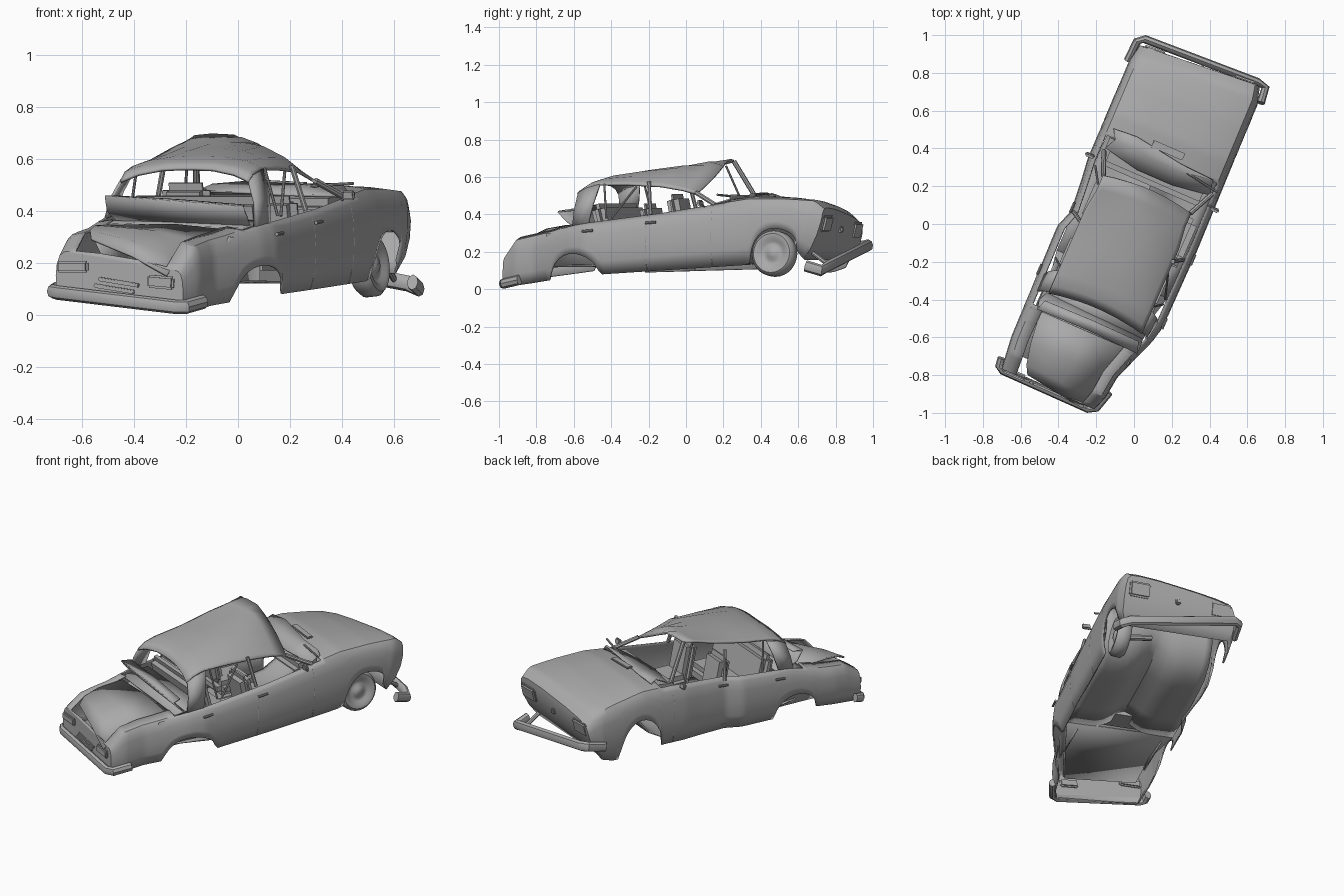
import bpy, bmesh, math
from mathutils import Vector, Matrix

if "Cube" in bpy.data.objects:
    bpy.data.objects.remove(bpy.data.objects["Cube"])

grey = bpy.data.materials.new("bare grey")
grey.use_nodes = True
grey.diffuse_color = (0.4, 0.4, 0.4, 1)
grey.node_tree.nodes["Principled BSDF"].inputs["Base Color"].default_value = (0.4, 0.4, 0.4, 1)

# Car frame: s runs forward along the car, t to its +x flank, z up
YAW = math.radians(23.5)
FWD = Vector((math.sin(YAW), math.cos(YAW), 0))
SIDE = Vector((math.cos(YAW), -math.sin(YAW), 0))


def place(s, t, z):
    return FWD * s + SIDE * t + Vector((0, 0, z))


def table(points, s):
    if s <= points[0][0]:
        return points[0][1]
    for (a, u), (b, v) in zip(points, points[1:]):
        if s <= b:
            return u + (v - u) * (s - a) / (b - a)
    return points[-1][1]


def finish(bm, name, thick=0, angle=35):
    bmesh.ops.recalc_face_normals(bm, faces=bm.faces)
    mesh = bpy.data.meshes.new(name)
    bm.to_mesh(mesh)
    bm.free()
    mesh.materials.append(grey)
    ob = bpy.data.objects.new(name, mesh)
    bpy.context.collection.objects.link(ob)
    if thick:
        mod = ob.modifiers.new("thickness", 'SOLIDIFY')
        mod.thickness = thick
        mod.offset = 0
    bpy.ops.object.select_all(action='DESELECT')
    ob.select_set(True)
    bpy.context.view_layer.objects.active = ob
    bpy.ops.object.shade_smooth_by_angle(angle=math.radians(angle))


def sheet(name, rows, thick=0.008, keep=lambda i, j: True, caps=False):
    """Skin over rows of (s, t, z) points."""
    bm = bmesh.new()
    grid = [[bm.verts.new(place(*p)) for p in row] for row in rows]
    n = len(grid[0])
    for i in range(len(grid) - 1):
        for j in range(n - 1):
            if keep(i, j):
                bm.faces.new((grid[i][j], grid[i + 1][j], grid[i + 1][j + 1], grid[i][j + 1]))
    if caps:
        for row in (grid[0], grid[-1]):
            for j in range(n // 2 - 1):
                bm.faces.new((row[j], row[j + 1], row[n - 2 - j], row[n - 1 - j]))
            m = n // 2
            bm.faces.new((row[m - 1], row[m], row[m + 1]))
    loose = [v for v in bm.verts if not v.link_faces]
    bmesh.ops.delete(bm, geom=loose, context='VERTS')
    finish(bm, name, thick)


def block(name, centre, size, tilt=0, roll=0, turn=0, bevel=0.01):
    """Rounded box; size is (width t, length s, height z)."""
    bm = bmesh.new()
    bmesh.ops.create_cube(bm, size=1, matrix=Matrix.Diagonal((*size, 1)))
    bmesh.ops.bevel(bm, geom=bm.edges[:], offset=bevel, segments=2, affect='EDGES')
    spin = Matrix.Rotation(turn - YAW, 4, 'Z') @ Matrix.Rotation(roll, 4, 'Y') @ Matrix.Rotation(tilt, 4, 'X')
    bm.transform(Matrix.Translation(place(*centre)) @ spin)
    finish(bm, name)


def rod(name, points, radius, sides=8, flat=1.0):
    """Bar through points, taller than deep when flat is over 1."""
    bm = bmesh.new()
    pts = [place(*p) for p in points]
    rings = []
    for i, p in enumerate(pts):
        d = (pts[min(i + 1, len(pts) - 1)] - pts[max(i - 1, 0)]).normalized()
        a = d.cross(Vector((0, 0, 1)) if abs(d.z) < 0.9 else FWD).normalized()
        b = a.cross(d)
        rings.append([bm.verts.new(p + radius * (a * math.cos(k * math.tau / sides)
                                                 + b * flat * math.sin(k * math.tau / sides)))
                      for k in range(sides)])
    for r, q in zip(rings, rings[1:]):
        for k in range(sides):
            bm.faces.new((r[k], r[k - 1], q[k - 1], q[k]))
    bm.faces.new(rings[0])
    bm.faces.new(rings[-1])
    finish(bm, name)


# Body measurements along s, for the left (-t) and right (+t) flanks
BELT = {-1: [(-.98, .24), (-.88, .305), (-.7, .33), (-.5, .38), (0, .43), (.3, .465), (.5, .47), (.7, .435), (.85, .395), (.93, .35)],
        1: [(-.98, .165), (-.9, .26), (-.7, .30), (-.5, .345), (0, .405), (.3, .45), (.5, .48), (.7, .48), (.88, .47), (.93, .43)]}
WIDE = {-1: [(-.98, .335), (-.8, .355), (-.17, .365), (-.07, .33), (.1, .345), (.22, .36), (.8, .365), (.93, .35)],
        1: [(-.98, .195), (-.9, .225), (-.78, .24), (-.66, .285), (-.53, .335), (-.44, .355), (0, .36), (.5, .35), (.85, .345), (.93, .325)]}
SILL = {-1: [(-.98, .06), (-.67, .10), (-.4, .09), (.36, .11), (.7, .09), (.93, .16)],
        1: [(-.98, .01), (-.67, .05), (-.36, .08), (.48, .13), (.78, .22), (.93, .16)]}
ARCH = {-1: [(-.53, .145, .22), (.52, .145, .31)], 1: [(-.515, .155, .19), (.665, .145, .325)]}
PROFILE = [(0, .93), (.25, .99), (.55, 1), (.82, .98), (.93, .95), (1, .9)]


def flank(s, side):
    belt, low = table(BELT[side], s), table(SILL[side], s)
    base = low
    for mid, half, top in ARCH[side]:
        x = abs(s - mid) / half
        if x < 1:
            low += (top - low) * math.sqrt(1 - x * x)
    out = []
    for f in (0, .25, .5, .75, .92, 1):
        z = low + (belt - low) * f
        h = (z - base) / (belt - base)
        # The nose leans back toward its foot and toward the left corner
        ramp = max(0, (s - .78) / .15)
        back = ramp * (.05 * (side < 0) + (.09 + .02 * side) * (1 - h) ** 2)
        out.append((s - back, side * table(WIDE[side], s) * table(PROFILE, h), z))
    return out


def section(s):
    left, right = flank(s, -1), flank(s, 1)
    a, b = Vector(left[-1]), Vector(right[-1])
    deck = []
    for f in (.1, .3, .5, .7, .9):
        p = a.lerp(b, f)
        p.z += .02 * (1 - (2 * f - 1) ** 4)
        deck.append(tuple(p))
    return left + deck + right[::-1]


# Body shell: flanks and bonnet, open over the cabin and the boot
STEPS = 96
stations = [-.98 + 1.91 * i / STEPS for i in range(STEPS + 1)]


def body_face(i, j):
    s = stations[i]
    opening = 5 <= j < 11 and -.62 < s < .36
    boot = 6 <= j < 10 and s < 0
    return not (opening or boot)


sheet("body_shell", [section(s) for s in stations], keep=body_face, caps=True)

# Roof: crushed down at the front right corner; the last two values are crown and crease slope
ROOF = [(-.485, .56, .51, .51, 3, 9), (-.44, .585, .545, .54, 3, 9), (-.37, .605, .565, .56, 3, 9),
        (-.2, .632, .59, .56, 2.6, 2), (0, .657, .635, .55, 2.2, .8), (.12, .678, .665, .53, 2, .55),
        (.2, .70, .685, .51, 2, .5)]
rows = []
for s, top, left, right, p, slope in ROOF:
    half = .268 - .015 * (s > .1)
    row = []
    for f in (-1, -.93, -.75, -.4, -.15, .1, .4, .75, .93, 1):
        edge = left if f < 0 else right
        z = edge + (top - edge) * (1 - abs(f) ** p)
        row.append((s - .03 * f * f, f * half, min(z, right + (1 - f) * half * slope)))
    rows.append(row)
sheet("roof", rows, thick=.012)

# Pillars
for side, name in ((-1, "left"), (1, "right")):
    belt = [(s, side * .9 * table(WIDE[side], s), table(BELT[side], s)) for s in (-.53, -.475, -.43)]
    head = [(s, side * .268, z) for s, z in ((-.51, .515), (-.46, .54), (-.385, .56))]
    middle = [((a[0] + b[0]) / 2, (a[1] + b[1]) / 2 + side * .012, (a[2] + b[2]) / 2)
              for a, b in zip(belt, head)]
    sheet(name + "_rear_pillar", [belt, middle, head], thick=.012)
    rod(name + "_door_pillar", [(-.07, side * .315, .40), (-.1, side * .268, .575)], .011)
    rod(name + "_quarter_bar", [(-.33, side * .31, .38), (-.36, side * .268, .565)], .006)
rod("left_front_pillar", [(.29, -.30, .47), (.17, -.25, .685)], .013)
rod("right_front_pillar", [(.31, .315, .45), (.17, .25, .515)], .013)
rod("left_vent_bar", [(.2, -.31, .45), (.12, -.26, .66)], .006)
rod("bent_window_bar", [(-.3, .31, .38), (-.17, .27, .55)], .006)

# Torn scuttle panel and wiper arm behind the bonnet
sheet("torn_scuttle", [
    [(.31, -.30, .475), (.27, -.1, .47), (.27, .1, .46), (.30, .31, .455)],
    [(.37, -.27, .50), (.36, -.1, .49), (.35, .1, .49), (.38, .29, .48)],
    [(.42, -.30, .495), (.43, -.17, .51), (.39, .1, .50), (.38, .27, .505)]])
block("loose_vent", (.43, .01, .508), (.18, .04, .012), roll=.05, bevel=.004)
rod("wiper", [(.36, .15, .495), (.33, .34, .505)], .006)

# Buckled boot panels, with the lid sagging over the rear right corner
sheet("buckled_lid", [
    [(-.52, -.28, .36), (-.52, 0, .345), (-.52, .28, .325)],
    [(-.57, -.30, .40), (-.57, 0, .38), (-.57, .29, .365)],
    [(-.615, -.29, .455), (-.61, 0, .435), (-.62, .29, .415)]])
sheet("lid_return", [
    [(-.615, -.29, .455), (-.61, 0, .435), (-.62, .29, .415)],
    [(-.56, -.27, .455), (-.555, 0, .44), (-.56, .27, .42)]])
sheet("boot_lid", [
    [(-.62, -.27, .34), (-.62, 0, .345), (-.62, .25, .32)],
    [(-.8, -.25, .34), (-.8, 0, .32), (-.8, .19, .275)],
    [(-.91, -.225, .32), (-.92, -.02, .275), (-.93, .15, .21)],
    [(-.955, -.2, .29), (-.98, -.02, .225), (-1.0, .135, .15)]], thick=.01)
sheet("rear_shelf", [[(-.6, -.3, .35), (-.6, .28, .33)], [(-.43, -.3, .37), (-.43, .3, .36)]])
sheet("boot_floor", [[(-.29, -.32, .125), (-.29, .32, .125)], [(-.6, -.27, .15), (-.6, .24, .13)],
                     [(-.88, -.27, .14), (-.88, .16, .10)]])
for t in (-.27, .24):
    sheet("rear_wheel_well", [[(s, t, .12), (s, t, .24), (s, t * 1.12, .3)] for s in (-.7, -.35)])

# Floor with central tunnel, sweeping up into the firewall
rows = []
for s, z in ((-.29, .125), (-.1, .125), (.1, .13), (.25, .135), (.36, .15), (.45, .2), (.51, .28), (.53, .36), (.535, .44)):
    bump = .075 * max(0, min(1, (.4 - z) / .2))
    rows.append([(s, .04 * k, z + bump * math.exp(-(.04 * k / .085) ** 2)) for k in range(-8, 9)])
sheet("floor_pan", rows)

# Seats and dashboard
for t, drop in ((-.165, 0), (.2, .05)):
    block("front_seat_cushion", (.03, t, .225), (.22, .24, .09), bevel=.03)
    block("front_seat_back", (-.1, t, .385 - drop), (.2, .07, .25), tilt=.2, bevel=.03)
block("rear_seat_cushion", (-.27, 0, .22), (.56, .2, .1), bevel=.03)
block("rear_seat_back", (-.38, 0, .345), (.56, .08, .23), tilt=.25, bevel=.03)
block("dashboard", (.31, 0, .42), (.6, .18, .07), tilt=.12, bevel=.03)

# The one remaining wheel, turned as a profile
bm = bmesh.new()
profile = [(.001, .04), (.025, .038), (.04, .024), (.065, .026), (.08, .04), (.105, .042),
           (.122, .024), (.122, -.024), (.105, -.042), (.07, -.036), (.06, -.01), (.001, -.01)]
verts = [bm.verts.new((r, 0, h)) for r, h in profile]
edges = [bm.edges.new(e) for e in zip(verts, verts[1:])]
bmesh.ops.spin(bm, geom=verts + edges, cent=(0, 0, 0), axis=(0, 0, 1), angle=math.tau, steps=28)
bmesh.ops.remove_doubles(bm, verts=bm.verts, dist=.0005)
bm.transform(Matrix.Translation(place(.635, .272, .19)) @ Matrix.Rotation(-YAW, 4, 'Z')
             @ Matrix.Rotation(math.radians(84), 4, 'Y'))
finish(bm, "front_wheel", angle=50)
rod("axle_stub", [(.635, .25, .19), (.62, .08, .22)], .018)

# Hanging bumpers
rod("rear_bumper", [(-.93, -.36, .1), (-.975, -.355, .09), (-.99, -.33, .085), (-.995, .17, .03),
                    (-.975, .205, .03), (-.87, .235, .05)], .021, 8, 1.3)
rod("front_bumper", [(.78, -.375, .21), (.895, -.37, .235), (.92, -.34, .235), (.95, .3, .12),
                     (.94, .35, .1), (.855, .36, .125)], .022, 8, 1.4)
rod("bumper_bracket", [(.84, .25, .2), (.94, .25, .13)], .012)

# Lamps, loose trim and bonnet boss
block("left_headlamp", (.878, -.265, .315), (.13, .026, .09), tilt=-.25, turn=.08, bevel=.01)
block("right_headlamp", (.922, .235, .35), (.13, .026, .09), tilt=-.25, turn=.08, bevel=.01)
block("bonnet_boss", (.9, 0, .32), (.03, .03, .035), bevel=.007)
block("left_tail_lamp", (-.98, -.265, .185), (.13, .035, .045), bevel=.008)
block("right_tail_lamp", (-.98, .105, .125), (.11, .035, .05), roll=.08, bevel=.008)
for t, z in ((-.07, .125), (-.09, .1)):
    block("loose_trim", (-.988, t, z), (.17, .012, .016), roll=.15, bevel=.003)

# Door handles, door seams and mirrors
for side in (-1, 1):
    for s in (-.05, -.42):
        t = side * (table(WIDE[side], s) * .99 + .006)
        z = table(BELT[side], s) - .045
        rod("door_handle", [(s - .03, t, z), (s + .03, t, z + .005)], .007)
    for s in (-.08, .3):
        rod("door_seam", flank(s, side), .0045, 6)
    block("side_mirror", (.24, side * .36, .46), (.05, .02, .035), tilt=.2, bevel=.006)
    rod("mirror_stalk", [(.25, side * .32, .44), (.24, side * .36, .455)], .005)
